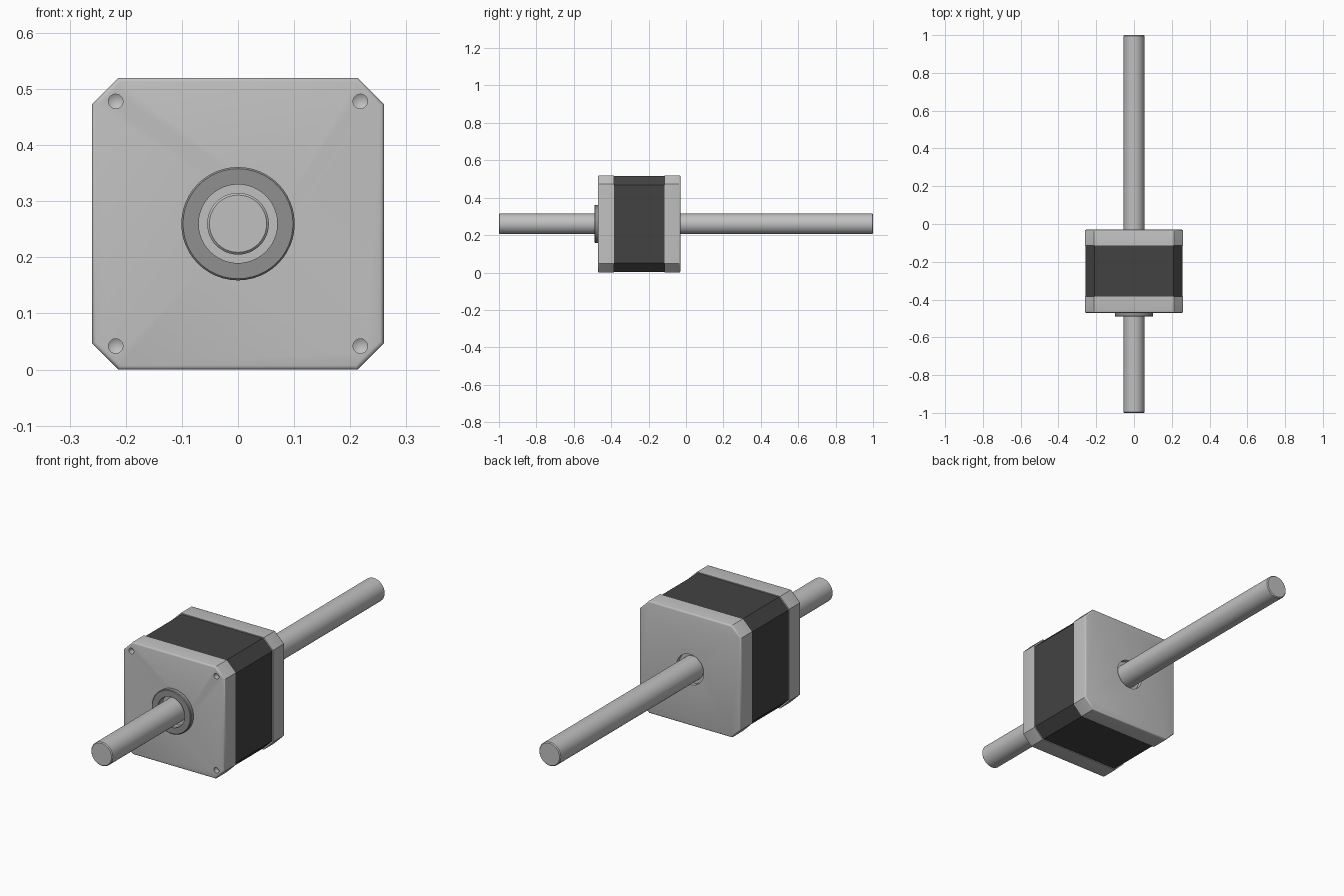
import bpy
import bmesh
import math
from mathutils import Matrix, Vector

if "Cube" in bpy.data.objects:
    bpy.data.objects.remove(bpy.data.objects["Cube"], do_unlink=True)

AXIS_Z = 0.26      # height of the shaft axis
HALF = 0.26        # half width of the housing
SHAFT_R = 0.055
BORE_R = 0.07


def material(name, grey):
    mat = bpy.data.materials.new(name)
    colour = (grey, grey, grey, 1)
    mat.use_nodes = True
    mat.diffuse_color = colour
    bsdf = next(n for n in mat.node_tree.nodes if n.type == "BSDF_PRINCIPLED")
    bsdf.inputs["Base Color"].default_value = colour
    return mat


silver = material("silver metal", 0.53)
grey = material("grey metal", 0.28)
black = material("black steel", 0.055)


def finish(name, bm, mat):
    bmesh.ops.recalc_face_normals(bm, faces=bm.faces)
    mesh = bpy.data.meshes.new(name)
    bm.to_mesh(mesh)
    bm.free()
    mesh.materials.append(mat)
    obj = bpy.data.objects.new(name, mesh)
    bpy.context.collection.objects.link(obj)
    return obj


def smooth(obj):
    bpy.ops.object.select_all(action="DESELECT")
    obj.select_set(True)
    bpy.context.view_layer.objects.active = obj
    bpy.ops.object.shade_smooth_by_angle(angle=math.radians(35))


def lathe(name, profile, mat, x=0, z=AXIS_Z, steps=48, closed=False):
    """Turn a (radius, y) profile around an axis parallel to y."""
    bm = bmesh.new()
    verts = [bm.verts.new((r, y, 0)) for r, y in profile]
    edges = [bm.edges.new(pair) for pair in zip(verts, verts[1:])]
    if closed:
        edges.append(bm.edges.new((verts[-1], verts[0])))
    bmesh.ops.spin(bm, geom=verts + edges, cent=(0, 0, 0), axis=(0, 1, 0),
                   angle=2 * math.pi, steps=steps)
    bmesh.ops.remove_doubles(bm, verts=bm.verts, dist=1e-5)
    bmesh.ops.transform(bm, matrix=Matrix.Translation((x, 0, z)), verts=bm.verts)
    return finish(name, bm, mat)


def block(name, half, flat, y0, y1, mat, rim=None):
    """Square prism with cut corners; rim is the y of a rounded end."""
    bm = bmesh.new()
    outline = []
    for k in range(4):
        turn = Matrix.Rotation(k * math.pi / 2, 3, "Y")
        outline += [turn @ Vector((half, 0, flat)), turn @ Vector((half, 0, -flat))]
    verts = [bm.verts.new((p.x, y0, p.z + AXIS_Z)) for p in outline]
    face = bm.faces.new(verts)
    new = bmesh.ops.extrude_face_region(bm, geom=[face])["geom"]
    moved = [v for v in new if isinstance(v, bmesh.types.BMVert)]
    bmesh.ops.translate(bm, vec=(0, y1 - y0, 0), verts=moved)
    bmesh.ops.recalc_face_normals(bm, faces=bm.faces)
    if rim is not None:
        edges = [e for e in bm.edges if all(abs(v.co.y - rim) < 1e-5 for v in e.verts)]
        bmesh.ops.bevel(bm, geom=edges, offset=0.007, segments=3,
                        profile=0.5, affect="EDGES")
    return finish(name, bm, mat)


def cut(obj, cutter):
    mod = obj.modifiers.new("cut", "BOOLEAN")
    mod.operation = "DIFFERENCE"
    mod.solver = "EXACT"
    mod.object = cutter
    cutter.hide_render = True
    bpy.context.view_layer.objects.active = obj
    bpy.ops.object.modifier_apply(modifier=mod.name)
    bpy.data.objects.remove(cutter, do_unlink=True)


# Housing: dark stack between two end caps
block("motor_body", 0.256, 0.208, -0.386, -0.114, black)
front_cap = block("front_cap", HALF, 0.213, -0.47, -0.385, silver, rim=-0.47)
rear_cap = block("rear_cap", HALF, 0.213, -0.115, -0.03, silver, rim=-0.03)

# Shaft recesses in both caps
cut(front_cap, lathe("front_bore", [(0, -0.5), (BORE_R, -0.5), (BORE_R, -0.455),
                                    (0, -0.455)], silver))
cut(rear_cap, lathe("rear_bore", [(0, 0), (BORE_R, 0), (BORE_R, -0.05),
                                  (0, -0.05)], silver))

# Screw holes with conical bottoms
for sx in (-1, 1):
    for sz in (-1, 1):
        hole = lathe("screw_hole", [(0, -0.5), (0.013, -0.5), (0.013, -0.445),
                                    (0, -0.437)], silver,
                     x=sx * 0.218, z=AXIS_Z + sz * 0.218, steps=20)
        cut(front_cap, hole)
smooth(front_cap)
smooth(rear_cap)

# Raised ring around the shaft on the front
smooth(lathe("front_boss", [(BORE_R, -0.469), (BORE_R, -0.49), (0.098, -0.49),
                            (0.101, -0.487), (0.101, -0.469)], grey, closed=True))

# Long through shaft with chamfered ends
smooth(lathe("shaft", [(0, -1), (SHAFT_R - 0.004, -1), (SHAFT_R, -0.996),
                       (SHAFT_R, 0.996), (SHAFT_R - 0.004, 1), (0, 1)], silver))
